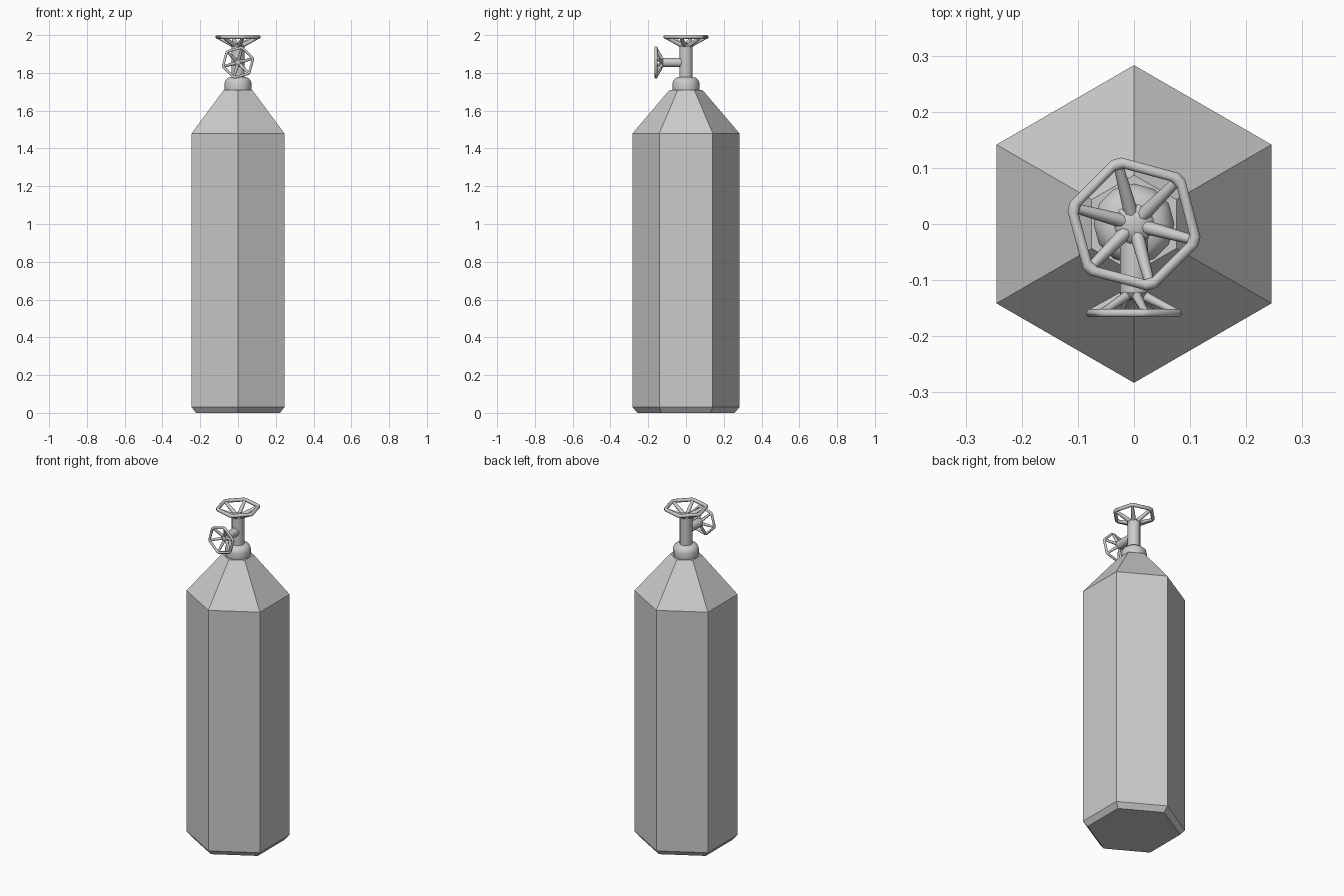
import bpy, bmesh
from math import sin, cos, pi, radians
from mathutils import Matrix, Vector

if "Cube" in bpy.data.objects:
    bpy.data.objects.remove(bpy.data.objects["Cube"])


def finish(name, bm, matrix=Matrix(), smooth=None):
    bmesh.ops.transform(bm, matrix=matrix, verts=bm.verts)
    bmesh.ops.recalc_face_normals(bm, faces=bm.faces)
    me = bpy.data.meshes.new(name)
    bm.to_mesh(me)
    bm.free()
    ob = bpy.data.objects.new(name, me)
    bpy.context.collection.objects.link(ob)
    if smooth:
        bpy.ops.object.select_all(action='DESELECT')
        bpy.context.view_layer.objects.active = ob
        ob.select_set(True)
        bpy.ops.object.shade_smooth_by_angle(angle=radians(smooth))
    return ob


def bridge(bm, a, b):
    for i in range(len(a)):
        j = (i + 1) % len(a)
        bm.faces.new((a[i], a[j], b[j], b[i]))


def lathe(name, profile, n, phase=0, matrix=Matrix(), smooth=None):
    """Closed solid from (radius, z) rings with n sides."""
    bm = bmesh.new()
    rings = [[bm.verts.new((r * cos(phase + 2 * pi * i / n), r * sin(phase + 2 * pi * i / n), z))
              for i in range(n)] for r, z in profile]
    for a, b in zip(rings, rings[1:]):
        bridge(bm, a, b)
    bm.faces.new(rings[0])
    bm.faces.new(rings[-1])
    return finish(name, bm, matrix, smooth)


def hand_wheel(name, phase, matrix):
    """Six-sided rim with sloping spokes; outer rim plane at local z = 0."""
    # rim: hexagon path with clipped corners, swept octagonal tube
    corners = [Vector((0.115 * cos(phase + i * pi / 3), 0.115 * sin(phase + i * pi / 3), -0.01))
               for i in range(6)]
    bm = bmesh.new()
    rings = []
    for i, c in enumerate(corners):
        for other in (corners[i - 1], corners[(i + 1) % 6]):
            p = c.lerp(other, 0.08)
            out = Vector((p.x, p.y, 0)).normalized()
            rings.append([bm.verts.new(p + 0.0108 * (out * cos(a) + Vector((0, 0, sin(a)))))
                          for a in (pi / 8 + k * pi / 4 for k in range(8))])
    for i in range(len(rings)):
        bridge(bm, rings[i - 1], rings[i])
    finish(name + "_rim", bm, matrix, 50)
    # spokes: tapered rods rising from the hub to each corner
    bm = bmesh.new()
    for c in corners:
        start = Vector((c.x * 0.15, c.y * 0.15, -0.057))
        end = Vector((c.x * 0.97, c.y * 0.97, -0.011))
        d = end - start
        m = Matrix.Translation((start + end) / 2) @ d.to_track_quat('Z', 'Y').to_matrix().to_4x4()
        bmesh.ops.create_cone(bm, cap_ends=True, segments=8, radius1=0.013, radius2=0.0085,
                              depth=d.length, matrix=m)
    finish(name + "_spokes", bm, matrix, 50)
    # hub: low cap at the stem end
    lathe(name + "_hub", [(0.03, -0.068), (0.036, -0.058), (0.03, -0.048), (0.01, -0.042)],
          12, phase, matrix, 60)


# tank body
lathe("tank_body", [(0.257, 0), (0.283, 0.03), (0.283, 1.48), (0.087, 1.71)], 6, pi / 2)

# neck collar and valve stem
lathe("neck_collar", [(0.068, 1.69), (0.072, 1.712), (0.072, 1.745), (0.066, 1.762),
                      (0.053, 1.774), (0.033, 1.778)], 12, 0, smooth=45)
lathe("valve_stem", [(0.035, 1.76), (0.035, 1.942)], 12, 0, smooth=40)

# side outlet and its larger root
side = Matrix.Translation((0, 0, 1.855)) @ Matrix.Rotation(pi / 2, 4, 'X')
lathe("side_outlet", [(0.025, 0), (0.025, 0.122)], 12, 0, side, 40)

# hand wheels
hand_wheel("top_wheel", radians(45), Matrix.Translation((0, 0, 2.0)))
hand_wheel("side_wheel", radians(15), Matrix.Translation((0, -0.166, 1.855))
           @ Matrix.Rotation(pi / 2, 4, 'X') @ Matrix.Scale(0.72, 4))
